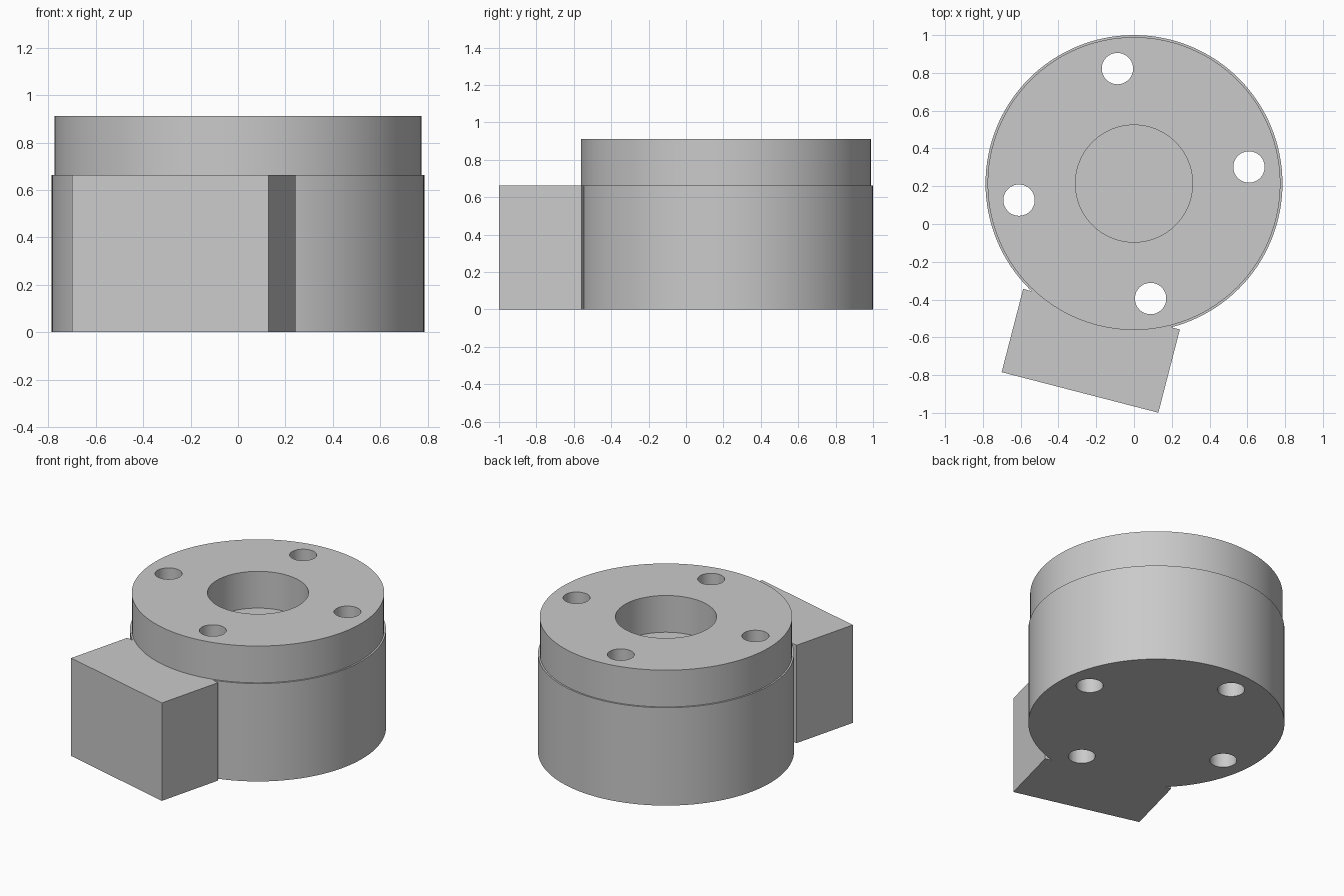
import bpy, bmesh, math
from mathutils import Matrix, Vector

if "Cube" in bpy.data.objects:
    bpy.data.objects.remove(bpy.data.objects["Cube"])

CENTRE_Y = 0.214
BASE_R, COLLAR_R, BORE_R = 0.786, 0.775, 0.31
BASE_H, TOP_H = 0.663, 0.912
HOLE_R, BOLT_CIRCLE = 0.083, 0.615

grey = bpy.data.materials.new("plain grey")
grey.use_nodes = True
colour = (0.59, 0.59, 0.59, 1)
grey.diffuse_color = colour
for node in grey.node_tree.nodes:
    if node.type == 'BSDF_PRINCIPLED':
        node.inputs["Base Color"].default_value = colour


def make_object(name, bm):
    bmesh.ops.recalc_face_normals(bm, faces=bm.faces)
    mesh = bpy.data.meshes.new(name)
    bm.to_mesh(mesh)
    bm.free()
    mesh.materials.append(grey)
    obj = bpy.data.objects.new(name, mesh)
    bpy.context.collection.objects.link(obj)
    return obj


def combine(target, tool, operation):
    """Apply a boolean to the target and discard the tool."""
    mod = target.modifiers.new(operation.lower(), 'BOOLEAN')
    mod.operation, mod.solver, mod.object = operation, 'EXACT', tool
    bpy.ops.object.select_all(action='DESELECT')
    bpy.context.view_layer.objects.active = target
    target.select_set(True)
    bpy.ops.object.modifier_apply(modifier=mod.name)
    bpy.data.objects.remove(tool)


# Round body: base, slightly narrower collar and blind centre bore
bm = bmesh.new()
profile = [(0, 0), (BASE_R, 0), (BASE_R, BASE_H), (COLLAR_R, BASE_H),
           (COLLAR_R, TOP_H), (BORE_R, TOP_H), (BORE_R, BASE_H), (0, BASE_H)]
verts = [bm.verts.new((r, 0, z)) for r, z in profile]
edges = [bm.edges.new(pair) for pair in zip(verts, verts[1:])]
bmesh.ops.spin(bm, geom=verts + edges, cent=(0, 0, 0), axis=(0, 0, 1),
               angle=math.tau, steps=128)
bmesh.ops.remove_doubles(bm, verts=bm.verts, dist=1e-4)
body = make_object("flanged_body", bm)
body.location.y = CENTRE_Y

# Rectangular side block, turned about the body axis
WIDTH, INNER, OUTER = 0.857, 0.687, 1.142
bm = bmesh.new()
bmesh.ops.create_cube(bm, size=1)
bmesh.ops.scale(bm, verts=bm.verts, vec=(WIDTH, OUTER - INNER, BASE_H))
bmesh.ops.translate(bm, verts=bm.verts,
                    vec=(0, -(INNER + OUTER) / 2, BASE_H / 2))
bm.transform(Matrix.Rotation(math.radians(-14.5), 4, 'Z'))
block = make_object("side_block", bm)
block.location.y = CENTRE_Y
bpy.context.view_layer.update()
combine(body, block, 'UNION')

# Four through holes on the bolt circle
bm = bmesh.new()
for i in range(4):
    angle = math.radians(8.2 + 90 * i)
    spot = Vector((math.cos(angle), math.sin(angle), 0)) * BOLT_CIRCLE
    spot.z = TOP_H / 2
    bmesh.ops.create_cone(bm, cap_ends=True, segments=48, radius1=HOLE_R,
                          radius2=HOLE_R, depth=TOP_H + 0.2,
                          matrix=Matrix.Translation(spot))
drills = make_object("hole_cutter", bm)
drills.location.y = CENTRE_Y
drills.hide_render = True
bpy.context.view_layer.update()
combine(body, drills, 'DIFFERENCE')

# Smooth round walls with crisp rims
bpy.ops.object.shade_smooth_by_angle(angle=math.radians(30))
